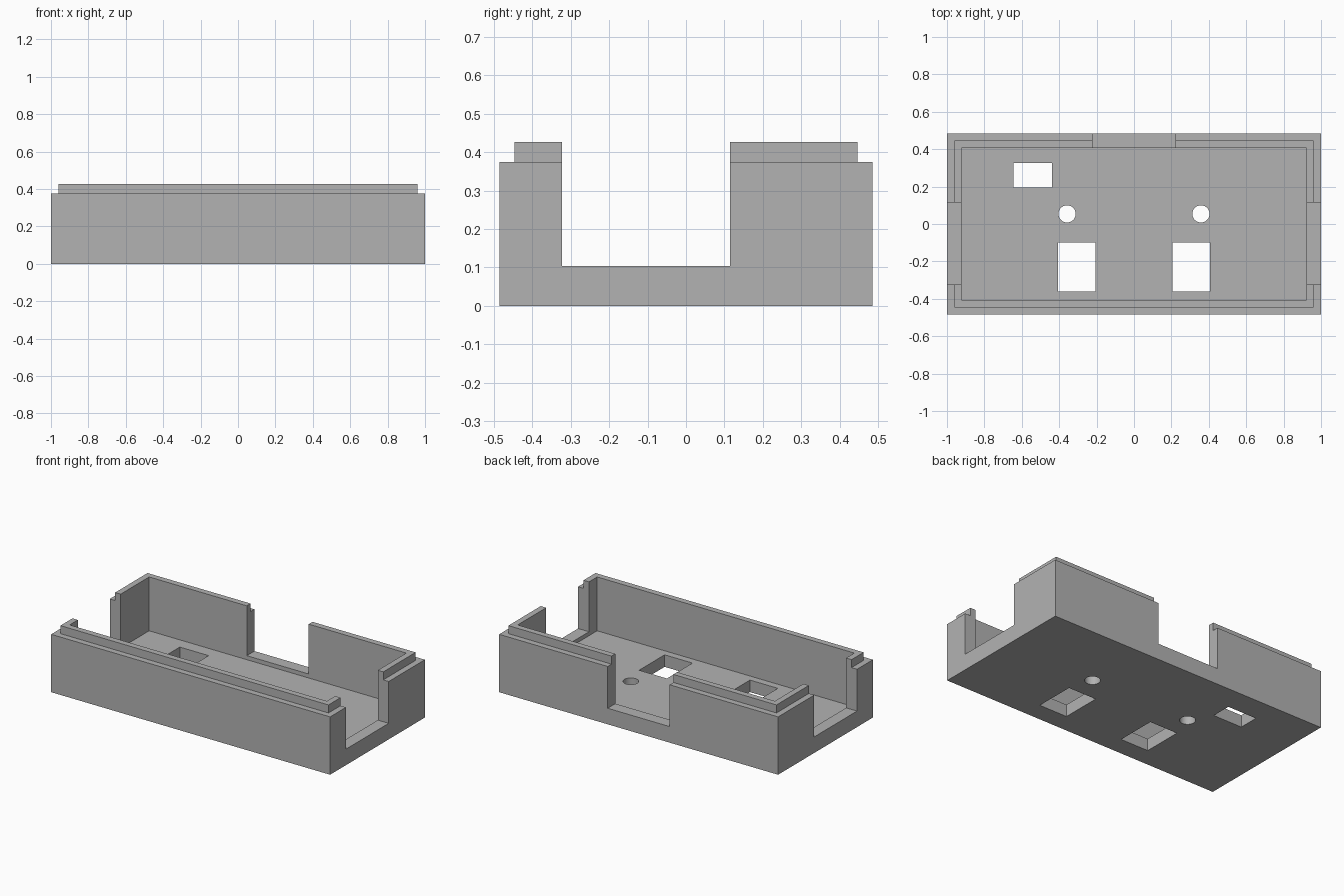
import bpy
import bmesh
import math
from mathutils import Matrix, Vector

if "Cube" in bpy.data.objects:
    bpy.data.objects.remove(bpy.data.objects["Cube"], do_unlink=True)

# Main dimensions
HX, HY = 1.0, 0.485            # half length and half depth
STEP = 0.039                   # ledge width, half the wall thickness
WALL = 2 * STEP
FLOOR, SILL, LEDGE, TOP = 0.078, 0.104, 0.375, 0.427
OVER = 0.1                     # how far cutters overshoot

grey = bpy.data.materials.new("plain_grey")
grey.use_nodes = True
grey.diffuse_color = (0.45, 0.45, 0.45, 1)
grey.node_tree.nodes["Principled BSDF"].inputs["Base Color"].default_value = grey.diffuse_color


def add_object(name, bm):
    mesh = bpy.data.meshes.new(name)
    bm.to_mesh(mesh)
    bm.free()
    obj = bpy.data.objects.new(name, mesh)
    bpy.context.collection.objects.link(obj)
    return obj


def box(name, x0, x1, y0, y1, z0, z1):
    bm = bmesh.new()
    bmesh.ops.create_cube(bm, size=1)
    lo, hi = Vector((x0, y0, z0)), Vector((x1, y1, z1))
    size = hi - lo
    bm.transform(Matrix.Translation((lo + hi) / 2) @ Matrix.Diagonal((*size, 1)))
    return add_object(name, bm)


def drill(name, x, y, radius):
    bm = bmesh.new()
    bmesh.ops.create_cone(bm, cap_ends=True, segments=48, radius1=radius,
                          radius2=radius, depth=2 * WALL + OVER)
    bm.transform(Matrix.Translation((x, y, 0)))
    return add_object(name, bm)


# Solid block of the tray
tray = box("case_tray", -HX, HX, -HY, HY, 0, TOP)
tray.data.materials.append(grey)

# Hollow interior, open at the top
cutters = [box("cavity_cutter", WALL - HX, HX - WALL, WALL - HY, HY - WALL,
               FLOOR, TOP + OVER)]

# Outer ledge around the rim, leaving a thin raised tongue
for s in (-1, 1):
    x = sorted((s * (HX - STEP), s * (HX + OVER)))
    y = sorted((s * (HY - STEP), s * (HY + OVER)))
    cutters.append(box("end_ledge_cutter", *x, -HY - OVER, HY + OVER, LEDGE, TOP + OVER))
    cutters.append(box("long_ledge_cutter", -HX - OVER, HX + OVER, *y, LEDGE, TOP + OVER))

# Openings through both end walls, and one through the back wall
cutters.append(box("end_opening_cutter", -HX - OVER, HX + OVER, -0.323, 0.115,
                   SILL, TOP + OVER))
cutters.append(box("back_opening_cutter", -0.222, 0.222, 0, HY + OVER, SILL, TOP + OVER))

# Windows and round holes in the floor
cutters.append(box("small_window_cutter", -0.645, -0.438, 0.194, 0.325, -OVER, SILL + OVER))
for s in (-1, 1):
    x = sorted((s * 0.206, s * 0.406))
    cutters.append(box("floor_window_cutter", *x, -0.361, -0.099, -OVER, SILL + OVER))
    cutters.append(drill("round_hole_cutter", s * 0.358, 0.054, 0.046))

for cutter in cutters:
    cutter.hide_render = True
    cut = tray.modifiers.new(cutter.name, "BOOLEAN")
    cut.operation = "DIFFERENCE"
    cut.solver = "EXACT"
    cut.object = cutter

# Bake the cuts, then discard the cutters
depsgraph = bpy.context.evaluated_depsgraph_get()
baked = bpy.data.meshes.new_from_object(tray.evaluated_get(depsgraph))
tray.modifiers.clear()
tray.data = baked
tray.data.name = "case_tray"
for cutter in cutters:
    bpy.data.objects.remove(cutter, do_unlink=True)
tray.data.materials.clear()
tray.data.materials.append(grey)
for face in tray.data.polygons:
    face.material_index = 0

# Round holes read smooth, all other edges stay sharp
bpy.ops.object.select_all(action="DESELECT")
tray.select_set(True)
bpy.context.view_layer.objects.active = tray
bpy.ops.object.shade_smooth_by_angle(angle=math.radians(30))
